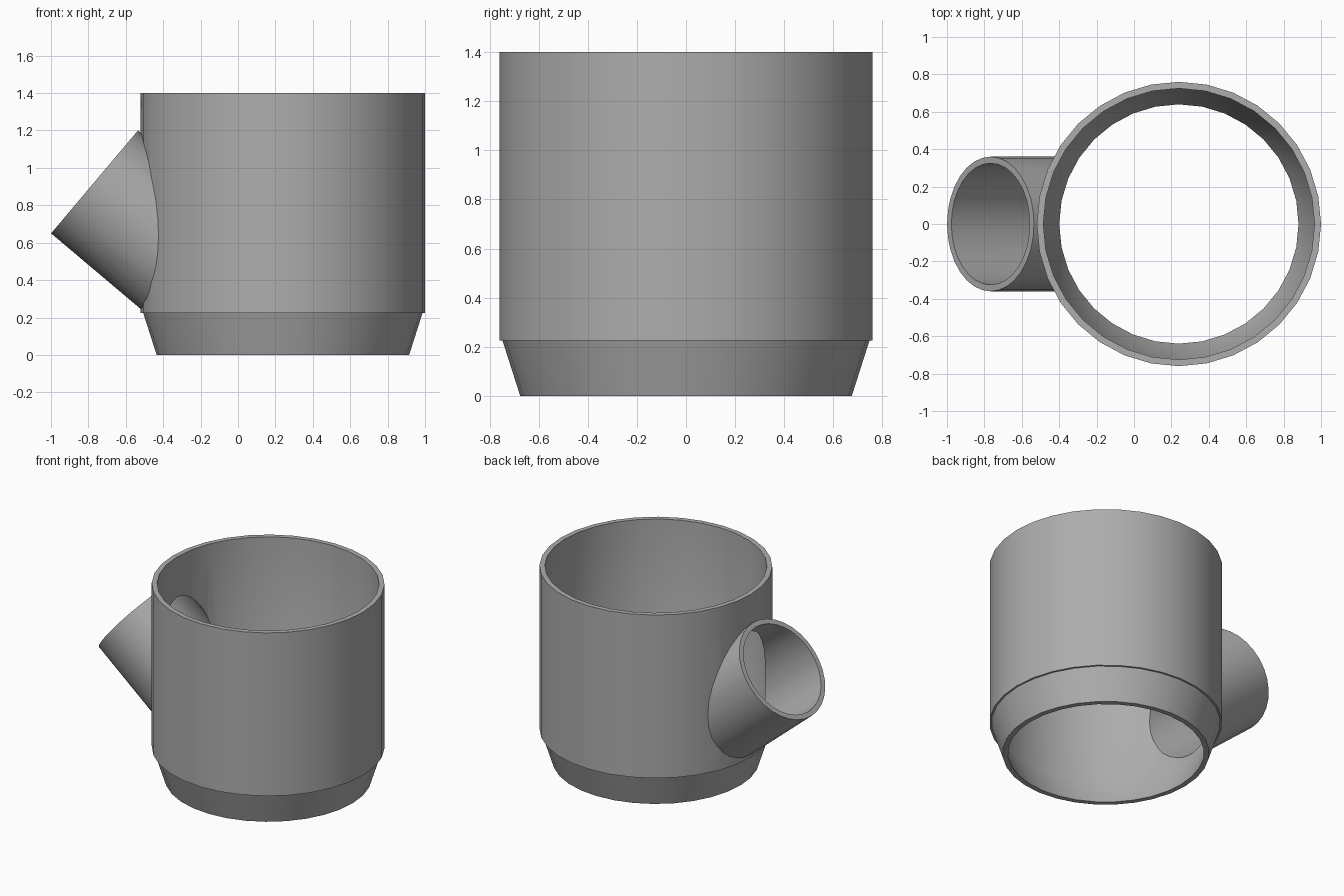
import bpy, bmesh, math
from mathutils import Vector, Matrix

if "Cube" in bpy.data.objects:
    bpy.data.objects.remove(bpy.data.objects["Cube"])

grey = bpy.data.materials.new("plain grey")
grey.diffuse_color = (0.42, 0.42, 0.42, 1)
grey.use_nodes = True
grey.node_tree.nodes["Principled BSDF"].inputs["Base Color"].default_value = grey.diffuse_color
CX = 0.24          # axis of the main sleeve
SIDES = 32


def lathe(name, profile, matrix):
    """Closed solid of revolution from (radius, height) points."""
    bm = bmesh.new()
    rings = []
    for r, z in profile:
        rings.append([bm.verts.new((r * math.cos(2 * math.pi * i / SIDES),
                                    r * math.sin(2 * math.pi * i / SIDES), z))
                      for i in range(SIDES)])
    for a, b in zip(rings, rings[1:]):
        for i in range(SIDES):
            j = (i + 1) % SIDES
            bm.faces.new((a[i], a[j], b[j], b[i]))
    bm.faces.new(rings[0][::-1])
    bm.faces.new(rings[-1])
    bmesh.ops.recalc_face_normals(bm, faces=bm.faces)
    mesh = bpy.data.meshes.new(name)
    bm.to_mesh(mesh)
    bm.free()
    mesh.materials.append(grey)
    ob = bpy.data.objects.new(name, mesh)
    ob.matrix_world = matrix
    bpy.context.collection.objects.link(ob)
    return ob


def combine(target, tool, operation):
    """Apply a boolean and discard the tool."""
    bpy.context.view_layer.objects.active = target
    mod = target.modifiers.new(operation, 'BOOLEAN')
    mod.object, mod.operation, mod.solver = tool, operation, 'EXACT'
    bpy.ops.object.modifier_apply(modifier=mod.name)
    bpy.data.objects.remove(tool)


upright = Matrix.Translation((CX, 0, 0))
axis = Vector((0.764, 0, -0.645))
slanted = (Matrix.Translation((-0.767, 0, 0.925))
           @ axis.to_track_quat('Z', 'Y').to_matrix().to_4x4())

# Outer shell: tapered foot, small step, straight sleeve
fitting = lathe("pipe_fitting", [(0.675, 0), (0.747, 0.225), (0.76, 0.225), (0.76, 1.4)], upright)
# Slanted side branch
combine(fitting, lathe("branch", [(0.36, 0), (0.36, 0.7)], slanted), 'UNION')
# Hollow out the sleeve and the branch
combine(fitting, lathe("sleeve_bore", [(0.636, -0.01), (0.725, 0.225), (0.725, 1.5)], upright), 'DIFFERENCE')
combine(fitting, lathe("branch_bore", [(0.325, -0.1), (0.325, 0.75)], slanted), 'DIFFERENCE')

bpy.ops.object.select_all(action='DESELECT')
fitting.select_set(True)
bpy.context.view_layer.objects.active = fitting
bpy.ops.object.shade_smooth_by_angle(angle=math.radians(25))
